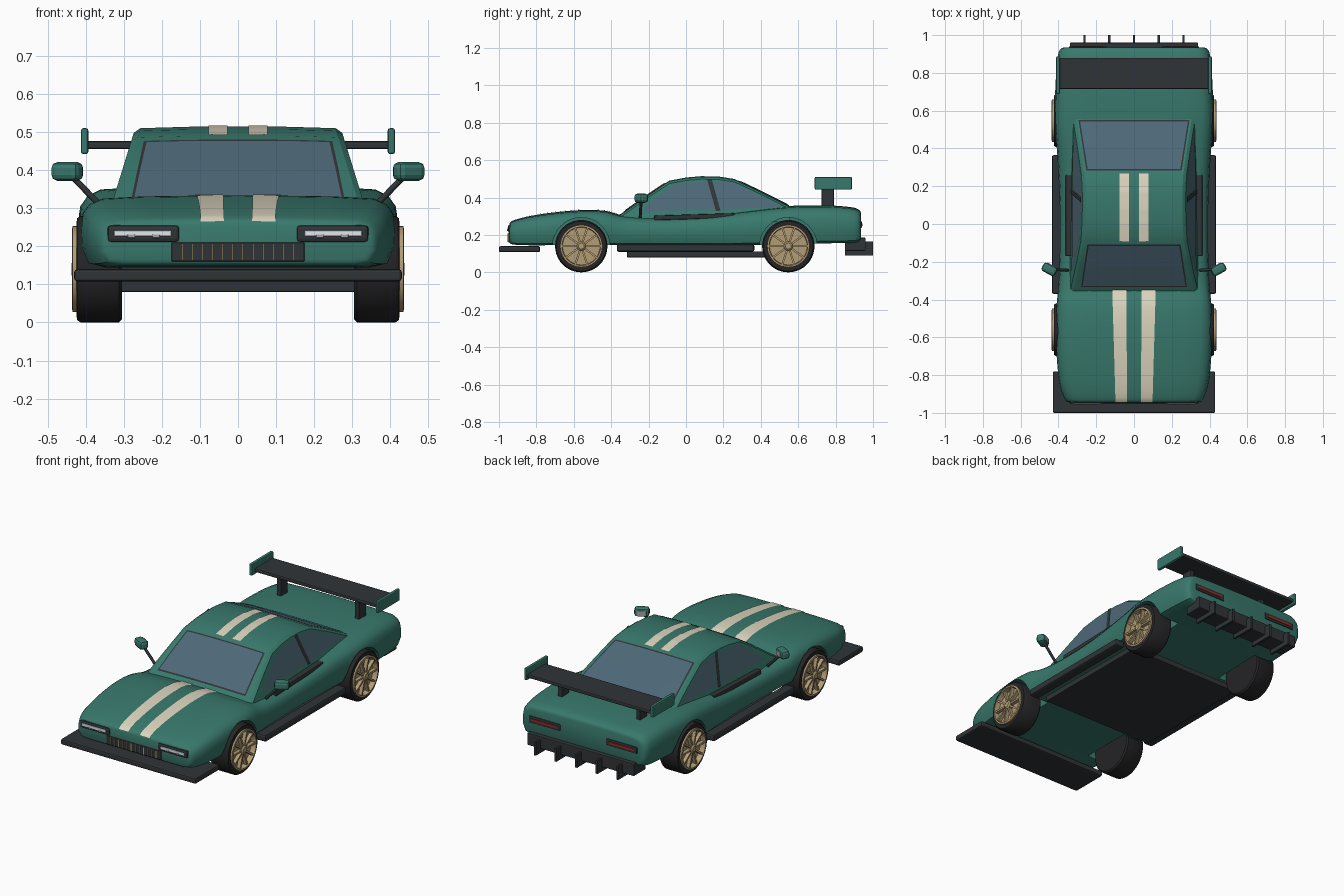
import bpy, bmesh, math
from mathutils import Vector, Matrix
from mathutils.bvhtree import BVHTree

if "Cube" in bpy.data.objects:
    bpy.data.objects.remove(bpy.data.objects["Cube"])

def mat(name, c):
    m = bpy.data.materials.new(name)
    m.diffuse_color = (*c, 1)
    m.use_nodes = True
    m.node_tree.nodes["Principled BSDF"].inputs["Base Color"].default_value = m.diffuse_color
    return m

GREEN = mat("green_paint", (0.04, 0.19, 0.15))
DARK = mat("dark_trim", (0.03, 0.034, 0.038))
TYRE = mat("rubber", (0.018, 0.018, 0.02))
GLASS = mat("glass", (0.075, 0.14, 0.185))
CREAM = mat("cream", (0.72, 0.67, 0.52))
GOLD = mat("gold", (0.45, 0.34, 0.18))
WHITE = mat("lamp", (0.75, 0.82, 0.85))
RED = mat("red_lamp", (0.35, 0.02, 0.02))
GREY = mat("mirror_glass", (0.35, 0.38, 0.4))

def finish(name, bm, m, smooth=None):
    bmesh.ops.recalc_face_normals(bm, faces=bm.faces)
    me = bpy.data.meshes.new(name)
    bm.to_mesh(me)
    bm.free()
    ob = bpy.data.objects.new(name, me)
    bpy.context.collection.objects.link(ob)
    me.materials.append(m)
    if smooth:
        smooth_it(ob, smooth)
    return ob

def activate(ob):
    bpy.ops.object.select_all(action='DESELECT')
    ob.select_set(True)
    bpy.context.view_layer.objects.active = ob

def smooth_it(ob, deg):
    activate(ob)
    bpy.ops.object.shade_smooth_by_angle(angle=math.radians(deg))

def box(name, x, y, z, m, bevel=0.0, rot=None):
    """Box from (min, max) ranges, optionally turned about its centre."""
    bm = bmesh.new()
    bmesh.ops.create_cube(bm, size=1)
    c = Vector(((x[0]+x[1])/2, (y[0]+y[1])/2, (z[0]+z[1])/2))
    S = Matrix.Diagonal((abs(x[1]-x[0]), y[1]-y[0], z[1]-z[0], 1))
    bm.transform(Matrix.Translation(c) @ (rot or Matrix()) @ S)
    if bevel:
        bmesh.ops.bevel(bm, geom=bm.edges[:], offset=bevel, segments=2, profile=0.5, affect='EDGES')
    return finish(name, bm, m)

def loft(name, rings, m, smooth):
    bm = bmesh.new()
    vs = [[bm.verts.new(p) for p in r] for r in rings]
    n = len(vs[0])
    for a, b in zip(vs, vs[1:]):
        for i in range(n):
            bm.faces.new((a[i], a[(i+1) % n], b[(i+1) % n], b[i]))
    bm.faces.new(vs[0])
    bm.faces.new(vs[-1])
    return finish(name, bm, m, smooth)

def lathe(name, profile, centre, s, m, seg=40):
    """Spin (radius, x) points about the axle through centre (y, z)."""
    bm = bmesh.new()
    rows = [[bm.verts.new((s*x, centre[0]+r*math.cos(2*math.pi*k/seg), centre[1]+r*math.sin(2*math.pi*k/seg)))
             for k in range(seg)] for r, x in profile]
    for a, b in zip(rows, rows[1:]):
        for k in range(seg):
            bm.faces.new((a[k], a[(k+1) % seg], b[(k+1) % seg], b[k]))
    bm.faces.new(rows[0])
    bm.faces.new(rows[-1])
    return finish(name, bm, m, 35)

def drape(name, quad, tree, m, off, side=0, nu=6, nv=24):
    """Lay a quad on a surface: from above (side 0, x/y) or from a flank (side +-1, y/z)."""
    bm = bmesh.new()
    q = [Vector(p) for p in quad]
    grid = []
    for j in range(nv+1):
        row = []
        for i in range(nu+1):
            u, v = i/nu, j/nv
            p = q[0].lerp(q[1], u).lerp(q[3].lerp(q[2], u), v)
            o, d = ((side, p.x, p.y), (-side, 0, 0)) if side else ((p.x, p.y, 2), (0, 0, -1))
            hit, nrm, _, _ = tree.ray_cast(Vector(o), Vector(d))
            if hit:
                if nrm.dot(Vector(d)) > 0:
                    nrm = -nrm
                row.append(bm.verts.new(hit + nrm*off))
            else:
                row.append(None)
        grid.append(row)
    for a, b in zip(grid, grid[1:]):
        for i in range(nu):
            f = (a[i], a[i+1], b[i+1], b[i])
            if all(f):
                bm.faces.new(f)
    return finish(name, bm, m, 40)

def tree_of(ob):
    bm = bmesh.new()
    bm.from_mesh(ob.data)
    t = BVHTree.FromBMesh(bm)
    bm.free()
    return t

def catmull(pts, k=4):
    out = []
    for i in range(len(pts)-1):
        p = [pts[max(i-1, 0)], pts[i], pts[i+1], pts[min(i+2, len(pts)-1)]]
        for t in (j/k for j in range(k)):
            out.append([b + 0.5*t*(c-a + t*(2*a-5*b+4*c-d + t*(3*(b-c)+d-a))) for a, b, c, d in zip(*p)])
    return out + [list(pts[-1])]

# Body shell: stations of (y, half width, bottom, top)
stations = [(-.945, .34, .165, .255), (-.93, .365, .15, .274), (-.85, .393, .145, .297), (-.72, .408, .145, .318),
            (-.56, .415, .145, .332), (-.43, .41, .145, .328), (-.33, .40, .145, .303), (-.15, .393, .145, .293),
            (.1, .393, .145, .303), (.35, .405, .145, .333), (.55, .42, .15, .354), (.75, .415, .155, .357),
            (.88, .405, .158, .348), (.925, .39, .165, .334), (.935, .365, .175, .318)]
half = [(.86, 0), (.96, .06), (1, .3), (1, .55), (.985, .75), (.94, .88), (.86, .96), (.6, .99), (.3, 1)]
section = [(0, 0)] + half + [(0, 1.005)] + [(-u, v) for u, v in reversed(half)]
body = loft("body", [[(u*w, y, b+v*(t-b)) for u, v in section] for y, w, b, t in catmull(stations)], GREEN, 35)
body_tree = tree_of(body)

# Cabin: stations of (y, roof height), sides leaning inwards
def lean(z):
    return .335 - (z-.3)*.31
cabin_line = [(-.355, .303), (-.22, .4), (-.09, .486), (0, .503), (.08, .51), (.17, .509), (.26, .495), (.41, .424), (.555, .35)]
rings = []
for y, z in cabin_line:
    h = [(lean(.27), .27), (lean(z-.012), z-.012), (lean(z)-.014, z), (.12, z+.004)]
    rings.append([(x, y, zz) for x, zz in h] + [(-x, y, zz) for x, zz in reversed(h)])
cabin = loft("cabin", rings, GREEN, 25)
cabin_tree = tree_of(cabin)

# Front and rear glass with dark seals
for name, q in (("windshield", [(-.272, -.325), (.272, -.325), (.24, -.115), (-.24, -.115)]),
                ("rear_window", [(-.245, .29), (.245, .29), (.285, .54), (-.285, .54)])):
    my = (q[0][1]+q[2][1])/2
    drape(name+"_seal", [(x*1.03, my+(y-my)*1.07) for x, y in q], cabin_tree, DARK, .002)
    drape(name, q, cabin_tree, GLASS, .004)

# Racing stripes, side windows, pillars, belt trims
for s in (1, -1):
    drape("hood_stripe", [(s*.037, -.942), (s*.098, -.942), (s*.115, -.35), (s*.04, -.35)], body_tree, CREAM, .003, nv=50)
    drape("roof_stripe", [(s*.027, -.09), (s*.077, -.09), (s*.077, .265), (s*.027, .265)], cabin_tree, CREAM, .003, nv=30)
    drape("front_side_window", [(-.25, .325), (.16, .335), (.115, .487), (-.07, .467)], cabin_tree, GLASS, .003, s)
    drape("rear_side_window", [(.185, .335), (.51, .35), (.25, .48), (.14, .487)], cabin_tree, GLASS, .003, s)
    drape("door_pillar", [(.16, .325), (.185, .325), (.138, .495), (.113, .495)], cabin_tree, DARK, .006, s)
    box("belt_trim", (s*.325, s*.362), (-.17, .26), (.285, .31), DARK, .005, Matrix.Rotation(.03, 4, 'X'))

# Wheel arches cut from the body
WHEELS = (-.56, .547)
for y in WHEELS:
    for s in (1, -1):
        cut = lathe("arch_cutter", [(.153, .27), (.153, .6)], (y, .14), s, GREEN, 48)
        cut.hide_render = True
        mod = body.modifiers.new("arch", 'BOOLEAN')
        mod.operation, mod.solver, mod.object = 'DIFFERENCE', 'EXACT', cut
        activate(body)
        bpy.ops.object.modifier_apply(modifier=mod.name)
        bpy.data.objects.remove(cut)
smooth_it(body, 35)

# Wheels: tyre, rim ring, ten spokes, hub
for y in WHEELS:
    for s in (1, -1):
        c = (y, .14)
        lathe("tyre", [(.10, .305), (.132, .305), (.14, .313), (.14, .413), (.133, .423), (.112, .424), (.11, .405), (.02, .405)], c, s, TYRE)
        lathe("rim_ring", [(.1, .405), (.113, .405), (.113, .434), (.103, .436), (.1, .406)], c, s, GOLD)
        lathe("hub", [(.024, .40), (.024, .43), (.016, .437)], c, s, GOLD, 20)
        for k in range(10):
            a = 2*math.pi*k/10
            cy, cz = y+.062*math.cos(a), .14+.062*math.sin(a)
            box("spoke", (s*.41, s*.43), (cy-.043, cy+.043), (cz-.005, cz+.005), GOLD, 0, Matrix.Rotation(a, 4, 'X'))

# Splitter, floor, skirts
box("front_splitter", (-.43, .43), (-1, -.78), (.108, .14), DARK, .008)
box("floor_panel", (-.36, .36), (-.315, .425), (.08, .112), DARK, .004)
for s in (1, -1):
    box("side_skirt", (s*.375, s*.435), (-.37, .365), (.11, .15), DARK, .01)

# Rear diffuser with fins
box("diffuser", (-.34, .34), (.85, .96), (.115, .185), DARK, .004)
for i in range(-2, 3):
    box("diffuser_fin", (i*.131-.006, i*.131+.006), (.85, 1), (.09, .165), DARK)

# Rear wing
box("wing_blade", (-.4, .4), (.715, .88), (.455, .476), DARK, .006)
for s in (1, -1):
    box("wing_endplate", (s*.393, s*.412), (.688, .887), (.442, .51), GREEN, .006)
    box("wing_strut", (s*.235, s*.262), (.725, .79), (.34, .46), DARK, .003)

# Grille and lamps
box("grille", (-.175, .175), (-.95, -.9), (.16, .21), DARK, .004)
for i in range(12):
    x = -.146+i*.0265
    box("grille_bar", (x-.002, x+.002), (-.954, -.94), (.163, .207), GOLD)
for s in (1, -1):
    box("headlight_frame", (s*.153, s*.343), (-.951, -.88), (.21, .256), DARK, .01)
    box("headlight", (s*.175, s*.325), (-.955, -.94), (.226, .241), WHITE, .003)
    for x in (.215, .28):
        box("headlight_divider", (s*(x-.01), s*(x+.01)), (-.957, -.945), (.222, .231), GREY, .002)
    box("taillight_frame", (s*.145, s*.345), (.91, .94), (.235, .275), DARK, .006)
    box("taillight", (s*.165, s*.328), (.93, .943), (.248, .262), RED, .002)

# Door mirrors on stalks
for s in (1, -1):
    turn = Matrix.Rotation(s*.5, 4, 'Z')
    box("mirror_head", (s*.408, s*.488), (-.265, -.215), (.372, .421), GREEN, .015, turn)
    c = Vector((s*.448, -.24, .3965)) + turn @ Vector((0, .025, 0))
    box("mirror_glass", (c.x-.025, c.x+.025), (c.y-.002, c.y+.002), (.382, .411), GREY, 0, turn)
    a, b = Vector((s*.35, -.245, .295)), Vector((s*.432, -.24, .38))
    bm = bmesh.new()
    bmesh.ops.create_cone(bm, cap_ends=True, segments=10, radius1=.008, radius2=.008, depth=(b-a).length)
    bm.transform(Matrix.Translation((a+b)/2) @ (b-a).to_track_quat('Z', 'Y').to_matrix().to_4x4())
    finish("mirror_stalk", bm, DARK, 40)
